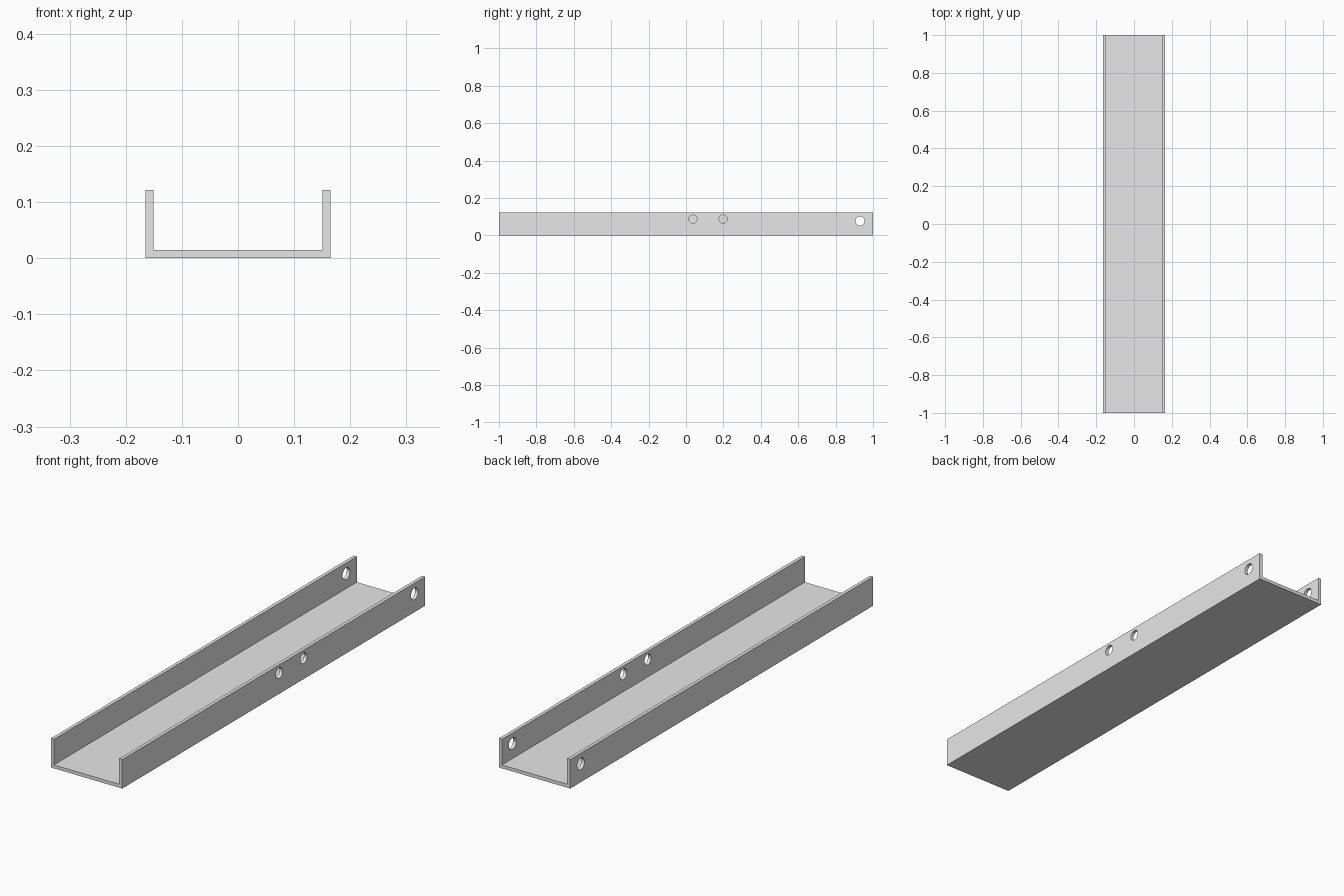
import bpy, bmesh, math
from mathutils import Matrix

if "Cube" in bpy.data.objects:
    bpy.data.objects.remove(bpy.data.objects["Cube"], do_unlink=True)

HALF_W, HEIGHT, HALF_L = 0.165, 0.1215, 1.0
THICK = 0.0143

steel = bpy.data.materials.new("plain grey metal")
steel.use_nodes = True
grey = (0.8, 0.8, 0.8, 1)
steel.diffuse_color = grey
steel.node_tree.nodes["Principled BSDF"].inputs["Base Color"].default_value = grey


def add_object(name, bm):
    bmesh.ops.recalc_face_normals(bm, faces=bm.faces)
    mesh = bpy.data.meshes.new(name)
    bm.to_mesh(mesh)
    bm.free()
    mesh.materials.append(steel)
    obj = bpy.data.objects.new(name, mesh)
    bpy.context.collection.objects.link(obj)
    return obj


# U-shaped channel: half profile mirrored, then extruded along its length
inner = HALF_W - THICK
half = [(HALF_W, 0), (HALF_W, HEIGHT), (inner, HEIGHT), (inner, THICK)]
profile = half + [(-x, z) for x, z in reversed(half)]
bm = bmesh.new()
end = bm.faces.new([bm.verts.new((x, -HALF_L, z)) for x, z in profile])
new = bmesh.ops.extrude_face_region(bm, geom=[end])["geom"]
bmesh.ops.translate(bm, vec=(0, 2 * HALF_L, 0),
                    verts=[v for v in new if isinstance(v, bmesh.types.BMVert)])
channel = add_object("channel", bm)

# Bolt holes: (x of wall, y, z, radius); back pair in both walls, middle pair in the left only
wall = HALF_W - THICK / 2
holes = [(wall, 0.93, 0.077, 0.024), (-wall, 0.93, 0.077, 0.024),
         (wall, 0.037, 0.087, 0.022), (wall, 0.198, 0.087, 0.022)]
bm = bmesh.new()
for x, y, z, r in holes:
    bmesh.ops.create_cone(bm, cap_ends=True, segments=32, radius1=r, radius2=r, depth=0.06,
                          matrix=Matrix.Translation((x, y, z)) @ Matrix.Rotation(math.pi / 2, 4, 'Y'))
cutter = add_object("hole_cutter", bm)
cutter.hide_render = True

# Drill the holes and discard the cutter
drill = channel.modifiers.new("holes", 'BOOLEAN')
drill.operation = 'DIFFERENCE'
drill.solver = 'EXACT'
drill.object = cutter
bpy.context.view_layer.objects.active = channel
channel.select_set(True)
bpy.ops.object.modifier_apply(modifier=drill.name)
bpy.data.objects.remove(cutter, do_unlink=True)

# Smooth hole walls, crisp sheet edges
bpy.ops.object.shade_smooth_by_angle(angle=math.radians(30))
